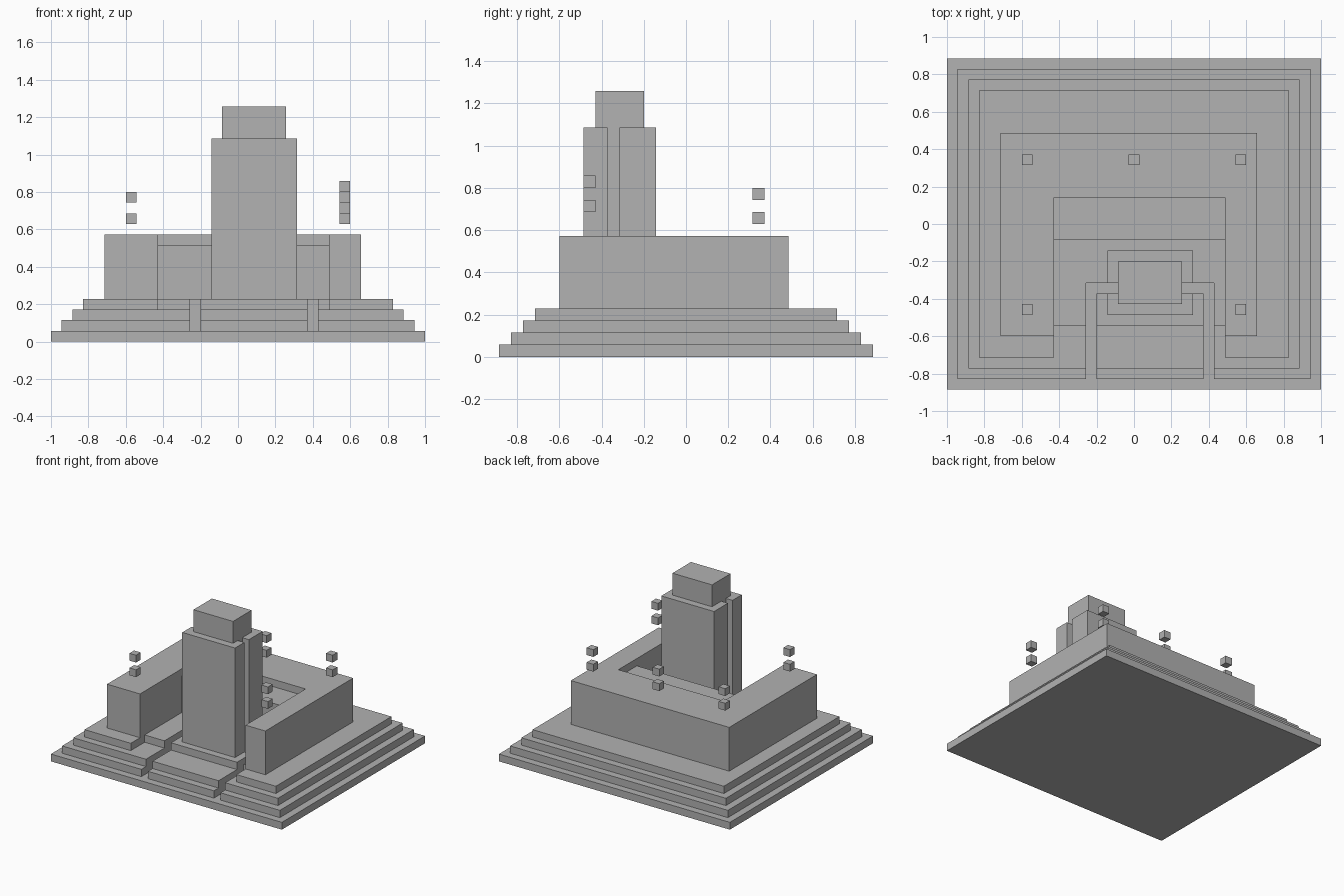
import bpy
import bmesh

# Remove the default object
default_cube = bpy.data.objects.get("Cube")
if default_cube:
    bpy.data.objects.remove(default_cube, do_unlink=True)

# The whole design sits on a block grid: width and depth counted in blocks
WIDTH, DEPTH = 35, 31
UNIT = 2 / WIDTH

# Single flat stone colour
STONE_COLOUR = (0.445, 0.445, 0.445, 1)
stone = bpy.data.materials.new("stone_grey")
stone.use_nodes = True
stone.diffuse_color = STONE_COLOUR
stone.node_tree.nodes["Principled BSDF"].inputs["Base Color"].default_value = STONE_COLOUR


def extrude_outline(name, outline, bottom, top):
    """Extrude a counter-clockwise plan outline between two block heights."""
    bm = bmesh.new()
    corners = [bm.verts.new(((x - WIDTH / 2) * UNIT, (y - DEPTH / 2) * UNIT, bottom * UNIT))
               for x, y in outline]
    base = bm.faces.new(corners)
    result = bmesh.ops.extrude_face_region(bm, geom=[base], use_keep_orig=True)
    raised = [item for item in result["geom"] if isinstance(item, bmesh.types.BMVert)]
    bmesh.ops.translate(bm, verts=raised, vec=(0, 0, (top - bottom) * UNIT))
    bmesh.ops.recalc_face_normals(bm, faces=bm.faces)
    mesh = bpy.data.meshes.new(name)
    bm.to_mesh(mesh)
    bm.free()
    mesh.materials.append(stone)
    obj = bpy.data.objects.new(name, mesh)
    bpy.context.collection.objects.link(obj)
    return obj


def block(name, x_span, y_span, z_span):
    """Add a rectangular block from its spans along each axis."""
    (left, right), (front, back) = x_span, y_span
    outline = [(left, front), (right, front), (right, back), (left, back)]
    return extrude_outline(name, outline, *z_span)


# Shared plan lines
COURT = (10, 26)             # sides of the open courtyard
CHANNEL = (13, 25)           # outer sides of the sunken channel
ISLAND = (14, 24)            # forecourt between the channel arms
CHANNEL_BACK, ISLAND_BACK = 10, 9
FLOOR, ROOF, SHAFT_TOP = 4, 10, 19

# Ground slab
block("ground_slab", (0, WIDTH), (0, DEPTH), (0, 1))

# Stepped terraces, each notched by the channel, with a matching forecourt step
for step in (1, 2, 3):
    right, back = WIDTH - step, DEPTH - step
    is_top_step = step == 3
    front = 6 if is_top_step else step
    left_notch = [(CHANNEL[0], front), (CHANNEL[0], CHANNEL_BACK)]
    right_notch = [(CHANNEL[1], CHANNEL_BACK), (CHANNEL[1], front)]
    if is_top_step:
        # The top step is set back in front of the courtyard
        left_notch = [(COURT[0], step), (COURT[0], front)] + left_notch
        right_notch = right_notch + [(COURT[1], front), (COURT[1], step)]
    outline = ([(step, step)] + left_notch + right_notch
               + [(right, step), (right, back), (step, back)])
    extrude_outline(f"terrace_step_{step}", outline, step, step + 1)
    block(f"forecourt_step_{step}", ISLAND, (front, ISLAND_BACK), (step, step + 1))

# U-shaped building around the courtyard
left, right, front, back, court_back = 5, 29, 5, 24, 18
extrude_outline("courtyard_building", [
    (left, front), (COURT[0], front), (COURT[0], court_back),
    (COURT[1], court_back), (COURT[1], front), (right, front),
    (right, back), (left, back)], FLOOR, ROOF)

# Low roof at the back of the courtyard
block("courtyard_ledge", COURT, (14, court_back), (FLOOR, ROOF - 1))

# Tower: two slabs split by a groove, around a taller core
block("tower_front_slab", (15, 23), (7, ISLAND_BACK), (FLOOR, SHAFT_TOP))
block("tower_back_slab", (15, 23), (CHANNEL_BACK, 13), (FLOOR, SHAFT_TOP))
block("tower_core", (16, 22), (8, 12), (1, 22))

# Pairs of floating cubes above the roof
LOW, HIGH = ROOF + 1, ROOF + 2
cube_pairs = {
    "front_right": (7, 7, LOW),
    "front_left": (27, 7, HIGH),
    "back_right": (7, 21, LOW),
    "back_middle": (17, 21, LOW),
    "back_left": (27, 21, LOW),
}
for place, (x, y, height) in cube_pairs.items():
    for label, z in (("lower", height), ("upper", height + 2)):
        block(f"floating_cube_{place}_{label}", (x, x + 1), (y, y + 1), (z, z + 1))
